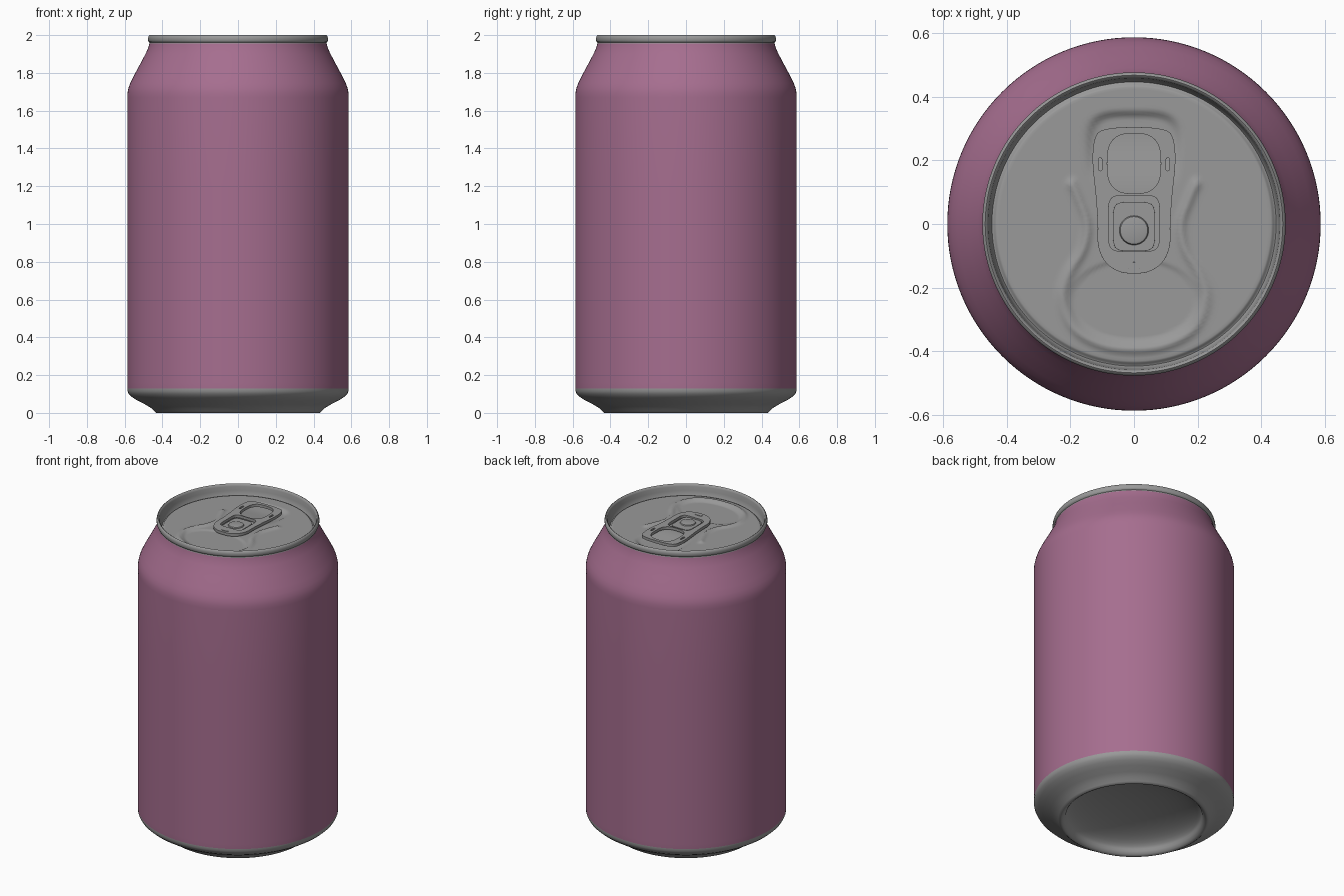
import bpy, bmesh
from math import sin, cos, pi, radians, hypot, exp
from mathutils import Vector

cube = bpy.data.objects.get("Cube")
if cube:
    bpy.data.objects.remove(cube, do_unlink=True)


def material(name, rgb):
    m = bpy.data.materials.new(name)
    m.use_nodes = True
    m.diffuse_color = (*rgb, 1)
    bsdf = next(n for n in m.node_tree.nodes if n.type == 'BSDF_PRINCIPLED')
    bsdf.inputs["Base Color"].default_value = (*rgb, 1)
    return m


METAL = material("aluminium grey", (0.32, 0.32, 0.32))
PAINT = material("mauve paint", (0.38, 0.155, 0.275))


def add_object(name, mesh, mats, angle=40):
    for m in mats:
        mesh.materials.append(m)
    ob = bpy.data.objects.new(name, mesh)
    bpy.context.collection.objects.link(ob)
    bpy.ops.object.select_all(action='DESELECT')
    ob.select_set(True)
    bpy.context.view_layer.objects.active = ob
    bpy.ops.object.shade_smooth_by_angle(angle=radians(angle))
    return ob


def lathe(name, profile, mats, steps=128, height=None, rule=None, angle=40):
    """Spin a (radius, z) profile; height offsets z, rule picks the material."""
    bm = bmesh.new()
    rings = []
    for r, z in profile:
        if r == 0:
            rings.append([bm.verts.new((0, 0, z))] * steps)
        else:
            rings.append([bm.verts.new((r * cos(2 * pi * i / steps),
                                        r * sin(2 * pi * i / steps), z))
                          for i in range(steps)])
    for a, b in zip(rings, rings[1:]):
        for i in range(steps):
            j = (i + 1) % steps
            corners = list(dict.fromkeys((a[i], a[j], b[j], b[i])))
            f = bm.faces.new(corners)
            if rule:
                f.material_index = rule(f.calc_center_median())
    if height:
        for v in bm.verts:
            v.co.z += height(v.co.x, v.co.y)
    bmesh.ops.recalc_face_normals(bm, faces=bm.faces)
    mesh = bpy.data.meshes.new(name)
    bm.to_mesh(mesh)
    bm.free()
    return add_object(name, mesh, mats, angle)


def spline(points, closed=False, n=6):
    """Catmull-Rom curve through 2D points."""
    p = [Vector(q) for q in points]
    p = [p[-1]] + p + p[:2] if closed else [p[0]] + p + [p[-1]]
    out = []
    for a, b, c, d in zip(p, p[1:], p[2:], p[3:]):
        for k in range(n):
            t = k / n
            out.append(0.5 * (2 * b + (c - a) * t + (2 * a - 5 * b + 4 * c - d) * t * t
                              + (3 * b - a - 3 * c + d) * t ** 3))
    return out if closed else out + [p[-1]]


def mirrored(half):
    return half + [(-x, y) for x, y in reversed(half) if x > 0]


def rounded(cx, cy, hx, hy, power=0.5, n=48):
    """Superellipse outline; power 1 is an ellipse, lower is boxier."""
    def s(v):
        return (abs(v) ** power) * (1 if v >= 0 else -1)
    return [(cx + hx * s(cos(2 * pi * i / n)), cy + hy * s(sin(2 * pi * i / n)))
            for i in range(n)]


def plate(name, outlines, z, thick, bevel=0.003):
    """Flat plate from an outline, with further outlines as holes."""
    cu = bpy.data.curves.new(name, 'CURVE')
    cu.dimensions = '2D'
    cu.fill_mode = 'BOTH'
    cu.extrude = thick / 2
    for pts in outlines:
        sp = cu.splines.new('POLY')
        sp.points.add(len(pts) - 1)
        for pt, q in zip(sp.points, pts):
            pt.co = (q[0], q[1], 0, 1)
        sp.use_cyclic_u = True
    tmp = bpy.data.objects.new(name + "_outline", cu)
    bpy.context.collection.objects.link(tmp)
    mesh = bpy.data.meshes.new_from_object(
        tmp.evaluated_get(bpy.context.evaluated_depsgraph_get()))
    bpy.data.objects.remove(tmp, do_unlink=True)
    mesh.materials.clear()
    bm = bmesh.new()
    bm.from_mesh(mesh)
    bmesh.ops.remove_doubles(bm, verts=bm.verts, dist=0.0001)
    bmesh.ops.recalc_face_normals(bm, faces=bm.faces)
    bm.to_mesh(mesh)
    bm.free()
    ob = add_object(name, mesh, [METAL])
    ob.location.z = z
    mod = ob.modifiers.new("soft edge", 'BEVEL')
    mod.width = bevel
    mod.segments = 2
    mod.limit_method = 'ANGLE'
    mod.angle_limit = radians(60)
    return ob


# Can body: painted wall and shoulder, bare metal foot and domed base
dome = [(0.40 * sin(a), 0.02 + 0.10 * cos(a)) for a in [i * pi / 24 for i in range(13)]]
foot = [(0.412, 0.006), (0.422, 0), (0.432, 0), (0.442, 0.008), (0.46, 0.026), (0.49, 0.044),
        (0.53, 0.064), (0.56, 0.083), (0.578, 0.1), (0.585, 0.115), (0.586, 0.13)]
wall = [(0.586, 0.16), (0.586, 0.5), (0.586, 1.2), (0.586, 1.67)]
shoulder = [(0.585, 1.695), (0.58, 1.72), (0.571, 1.745), (0.555, 1.778), (0.52, 1.843),
            (0.49, 1.9), (0.477, 1.928), (0.469, 1.955), (0.466, 1.968)]
lathe("can_body", dome + foot + wall + shoulder, [METAL, PAINT],
      rule=lambda c: 1 if 0.13 < c.z < 1.956 else 0)

# Lid: embossed panel, countersink groove and rolled rim
bead = spline(mirrored([(0.195, 0.125), (0.175, 0.08), (0.148, 0.0), (0.16, -0.08),
                        (0.207, -0.16), (0.225, -0.24), (0.185, -0.33), (0.1, -0.38),
                        (0, -0.393)]))


def step(v):
    v = max(0.0, min(1.0, v))
    return v * v * (3 - 2 * v)


def emboss(x, y):
    if hypot(x, y) > 0.43:
        return 0
    d = min(hypot(x - p.x, y - p.y) for p in bead)
    h = 0.011 * exp(-(d / 0.014) ** 2)
    # sunken mouth panel
    q = hypot(x / 0.2, (y + 0.24) / 0.128)
    h -= 0.005 * step((1.04 - q) / 0.08)
    # finger scoop, fading out under the tab
    q = ((x / 0.15) ** 4 + ((y - 0.22) / 0.135) ** 4) ** 0.25
    return h - 0.016 * step((1.04 - q) / 0.22) * step((y - 0.1) / 0.18)


panel = [(0.43 * i / 50, 1.938) for i in range(51)]
rim = [(0.436, 1.936), (0.44, 1.928), (0.446, 1.926), (0.451, 1.934), (0.455, 1.96),
       (0.458, 1.985), (0.461, 1.996), (0.467, 2.0), (0.473, 1.996), (0.476, 1.985),
       (0.476, 1.972), (0.472, 1.963), (0.464, 1.96)]
lathe("lid", panel + rim, [METAL], steps=144, height=emboss, angle=60)

# Pull tab with finger hole, rivet window and side slots
tab_edge = spline(mirrored([(0, 0.304), (0.085, 0.298), (0.12, 0.275), (0.13, 0.2),
                            (0.119, 0.08), (0.114, 0), (0.112, -0.07), (0.088, -0.122),
                            (0.045, -0.15), (0, -0.155)]), closed=True, n=5)
slots = [rounded(s * 0.106, 0.187, 0.006, 0.02, n=16) for s in (-1, 1)]
plate("pull_tab", [tab_edge, rounded(0, 0.19, 0.084, 0.094, 0.7),
                   rounded(0, 0.002, 0.08, 0.088, 0.35)] + slots, 1.955, 0.018)
plate("tab_nose_mark", [rounded(0, -0.13, 0.024, 0.01, n=24)], 1.964, 0.006, 0.001)

# Rivet tongue inside the window, and the rivet
plate("rivet_tongue", [rounded(0, -0.008, 0.066, 0.077, 0.4)], 1.948, 0.014)
rivet = lathe("rivet", [(0, 1.963), (0.036, 1.963), (0.043, 1.961), (0.046, 1.956), (0.046, 1.938)],
              [METAL], steps=40)
rivet.location.y = -0.02
